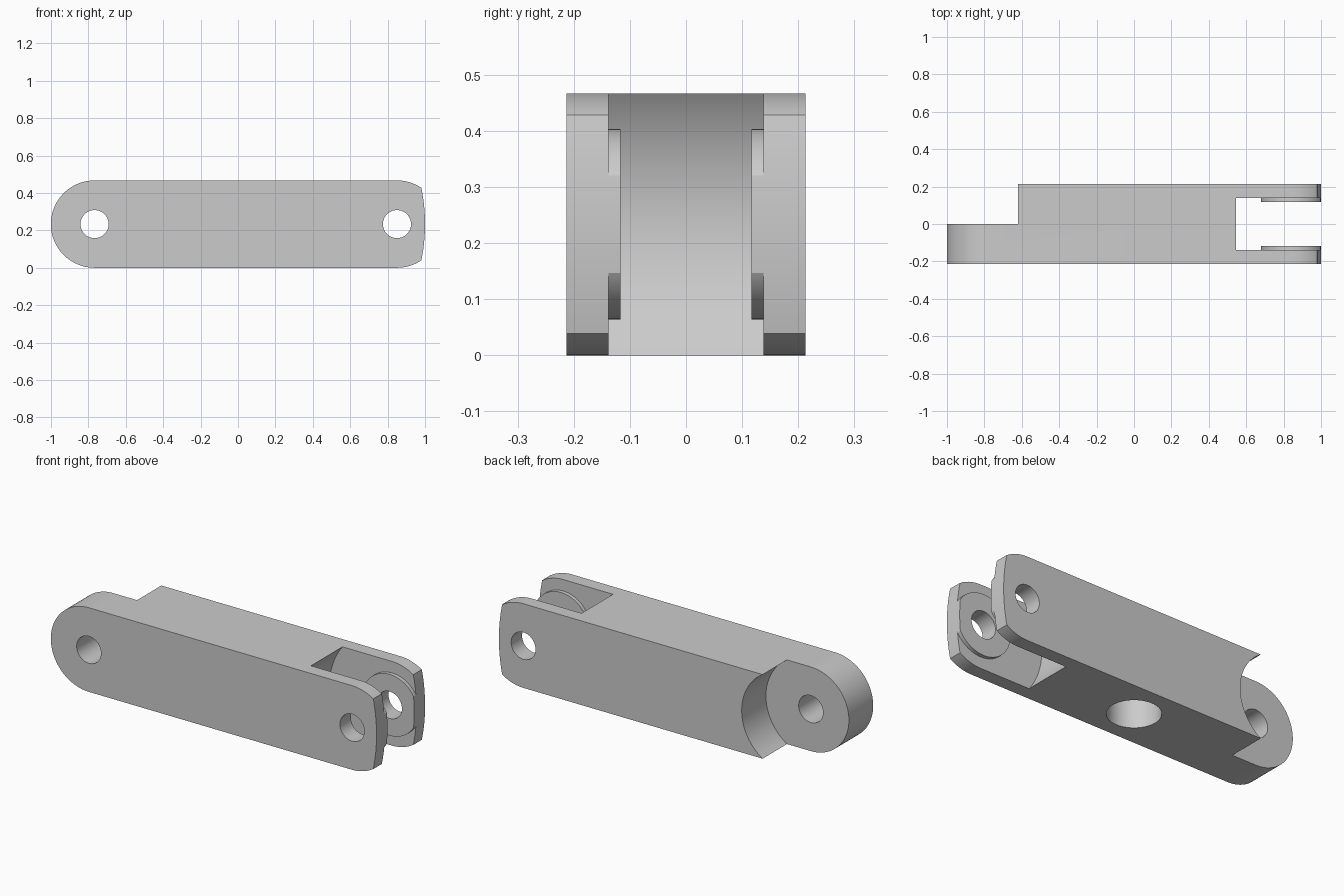
import bpy, bmesh
from math import sin, cos, pi, asin, atan2, hypot, radians
from mathutils import Matrix

if "Cube" in bpy.data.objects:
    bpy.data.objects.remove(bpy.data.objects["Cube"])

HALF_W = 0.213            # half thickness along y
R = 0.2335                # half height, also the end radius
TONGUE_X, FORK_X = -0.767, 0.85

grey = bpy.data.materials.new("plain grey")
grey.use_nodes = True
grey.diffuse_color = (0.6, 0.6, 0.6, 1)
grey.node_tree.nodes["Principled BSDF"].inputs["Base Color"].default_value = (0.6, 0.6, 0.6, 1)


def make_object(name, bm):
    bmesh.ops.recalc_face_normals(bm, faces=bm.faces)
    mesh = bpy.data.meshes.new(name)
    bm.to_mesh(mesh)
    bm.free()
    mesh.materials.append(grey)
    obj = bpy.data.objects.new(name, mesh)
    bpy.context.collection.objects.link(obj)
    return obj


def cylinder(name, radius, centre, depth, axis="Y", segments=96):
    bm = bmesh.new()
    turn = Matrix.Rotation(pi / 2, 4, "X") if axis == "Y" else Matrix.Identity(4)
    bmesh.ops.create_cone(bm, cap_ends=True, segments=segments, radius1=radius, radius2=radius,
                          depth=depth, matrix=Matrix.Translation(centre) @ turn)
    obj = make_object(name, bm)
    obj.hide_render = True
    return obj


def subtract(target, cutter):
    mod = target.modifiers.new("cut", "BOOLEAN")
    mod.operation = "DIFFERENCE"
    mod.solver = "EXACT"
    mod.object = cutter
    bpy.context.view_layer.objects.active = target
    bpy.ops.object.modifier_apply(modifier=mod.name)
    bpy.data.objects.remove(cutter)


def arc(cx, radius, start, end, steps):
    angles = [start + (end - start) * i / steps for i in range(steps + 1)]
    return [(cx + radius * cos(a), R + radius * sin(a)) for a in angles]


# Side profile: round tongue end, rounded corners and a shallow bowed fork end
corner_x, corner_z = 0.98, 0.195
bow = 1.0 - corner_x
bow_r = (corner_z ** 2 + bow ** 2) / (2 * bow)
bow_a = asin(corner_z / bow_r)
corner_a = atan2(corner_z, corner_x - FORK_X)
profile = arc(TONGUE_X, R, pi / 2, 3 * pi / 2, 64)
profile += arc(FORK_X, R, -pi / 2, -corner_a, 14)
profile += arc(1.0 - bow_r, bow_r, -bow_a, bow_a, 16)
profile += arc(FORK_X, R, corner_a, pi / 2, 14)

bm = bmesh.new()
face = bm.faces.new([bm.verts.new((x, -HALF_W, z)) for x, z in profile])
side = bmesh.ops.extrude_face_region(bm, geom=[face])
bmesh.ops.translate(bm, vec=(0, 2 * HALF_W, 0),
                    verts=[v for v in side["geom"] if isinstance(v, bmesh.types.BMVert)])
link = make_object("link_arm", bm)

# Fork slot with a concave floor, leaving a thin round boss on each inner cheek
slot = cylinder("slot_cutter", hypot(0.305, R), (FORK_X, 0, R), 0.276, segments=160)
for s in (-1, 1):
    subtract(slot, cylinder("boss_shape", 0.17, (FORK_X, s * 0.167, R), 0.1))
subtract(link, slot)

# Concave half-width cut that leaves the tongue
subtract(link, cylinder("tongue_cutter", hypot(0.147, R), (TONGUE_X, 0.2, R), 0.4, segments=128))

# Pin holes at both ends
for x in (TONGUE_X, FORK_X):
    subtract(link, cylinder("pin_cutter", 0.075, (x, 0, R), 1.0, segments=64))

# Blind round socket in the underside
subtract(link, cylinder("socket_cutter", 0.134, (0, 0, 0.1), 0.4, axis="Z"))

bpy.ops.object.select_all(action="DESELECT")
link.select_set(True)
bpy.context.view_layer.objects.active = link
bpy.ops.object.shade_smooth_by_angle(angle=radians(25))
